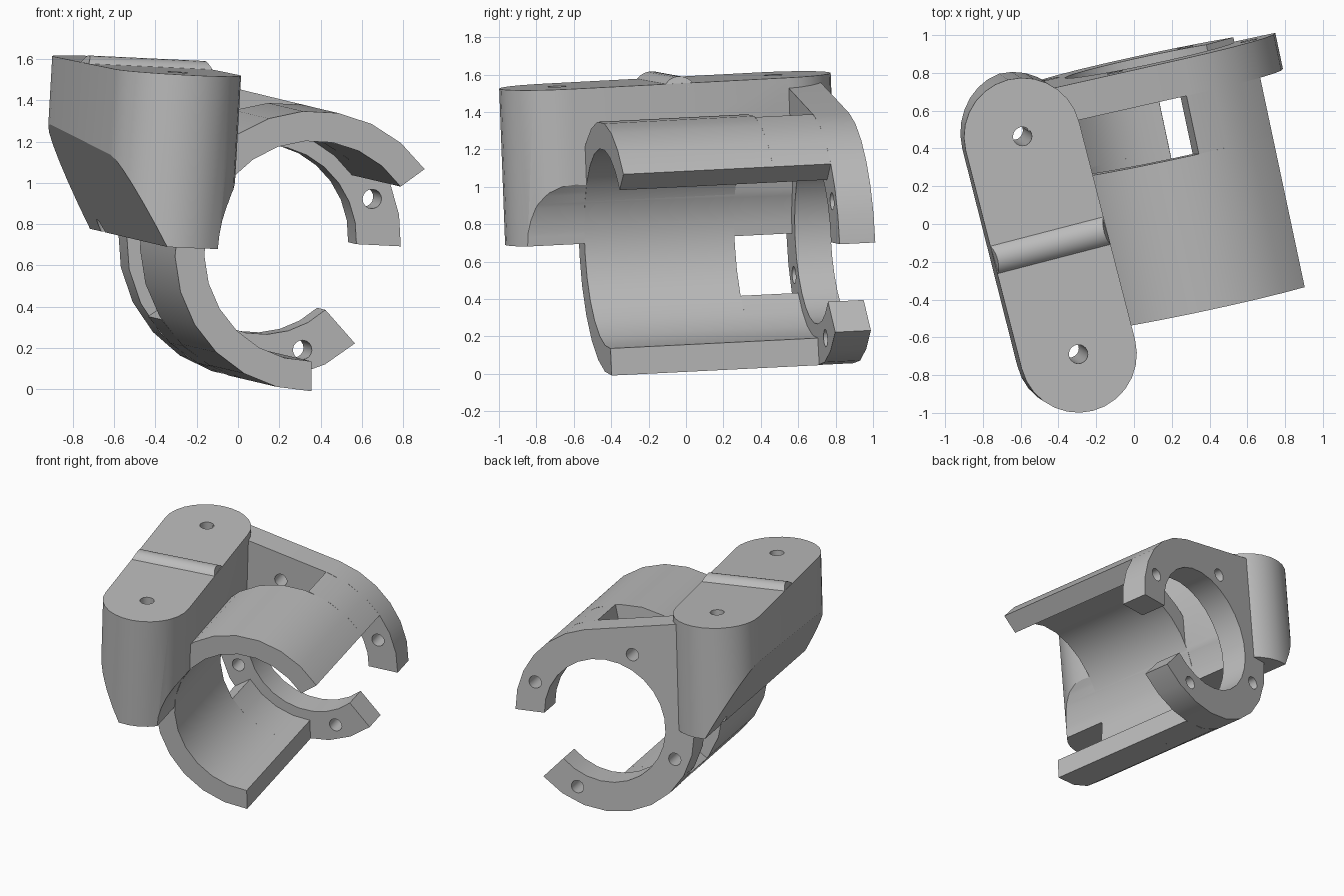
import bpy, bmesh
from math import radians, sin, cos, hypot
from mathutils import Matrix, Vector

cube = bpy.data.objects.get("Cube")
if cube:
    bpy.data.objects.remove(cube, do_unlink=True)

grey = bpy.data.materials.new("plain_grey")
grey.use_nodes = True
COLOUR = (0.5, 0.5, 0.5, 1)
grey.diffuse_color = COLOUR
grey.node_tree.nodes["Principled BSDF"].inputs["Base Color"].default_value = COLOUR

# Bracket frame: u across the bore, l along the bore, h up
ex = Vector((0.977, 0.21, -0.048)).normalized()
ez = ex.cross(Vector((-0.21, 0.977, 0.049))).normalized()
ey = ez.cross(ex)
FRAME = Matrix.Translation((0.36, -0.43, 0.67)) @ Matrix((ex, ey, ez)).transposed().to_4x4()

OUTER, BORE, LIP = 0.68, 0.535, 0.46
WINDOW, SHOULDER, BACK = 0.82, 1.135, 1.33
TOP = 0.837


def arc(r, a, b, steps, c=(0, 0)):
    angles = [radians(a + (b - a) * i / steps) for i in range(steps + 1)]
    return [(c[0] + r * cos(t), c[1] + r * sin(t)) for t in angles]


def circle(r, c=(0, 0), n=24):
    return arc(r, 0, 360, n, c)[:-1]


def sector(a, b):
    n = max(2, round((b - a) / 14.6))
    return arc(OUTER, a, b, n) + arc(BORE, b, a, n)


def along(l0, l1):
    """Sweep a (u, h) profile along the bore."""
    return lambda p, end: (p[0], l1 if end else l0, p[1])


def upright(h0, h1):
    """Sweep a (u, l) outline upwards."""
    return lambda p, end: (p[0], p[1], h1 if end else h0)


def solid(name, *prisms):
    bm = bmesh.new()
    for points, place in prisms:
        low, high = ([bm.verts.new(place(p, e)) for p in points] for e in (0, 1))
        bm.faces.new(low)
        bm.faces.new(high[::-1])
        for i in range(len(points)):
            j = (i + 1) % len(points)
            bm.faces.new((low[i], high[i], high[j], low[j]))
    bmesh.ops.recalc_face_normals(bm, faces=bm.faces)
    bm.transform(FRAME)
    mesh = bpy.data.meshes.new(name)
    bm.to_mesh(mesh)
    bm.free()
    mesh.materials.append(grey)
    ob = bpy.data.objects.new(name, mesh)
    bpy.context.collection.objects.link(ob)
    return ob


def cut(ob, *prisms):
    for prism in prisms:
        cutter = solid("cutter", prism)
        cutter.hide_render = True
        mod = ob.modifiers.new("cut", "BOOLEAN")
        mod.operation, mod.solver, mod.object = "DIFFERENCE", "EXACT", cutter
        bpy.context.view_layer.objects.active = ob
        bpy.ops.object.modifier_apply(modifier=mod.name)
        bpy.data.objects.remove(cutter, do_unlink=True)


# Open sleeve with a window just in front of the flange
sleeve = solid("sleeve",
               (sector(38.5, 273), along(0, WINDOW)),
               (sector(38.5, 80), along(WINDOW, SHOULDER)),
               (sector(216, 273), along(WINDOW, SHOULDER)))

# Rear flange: open ring with a tangent web rising to the block
profile = (arc(OUTER, 0, 78, 6) + [(-0.75, TOP - 0.005), (-0.75, 0)]
           + arc(OUTER, 180, 315, 9) + arc(LIP, 315, 0, 24))
flange = solid("rear_flange", (profile, along(SHOULDER, BACK)))
for k in range(4):
    t = radians(23 + 90 * k)
    hole = circle(0.047, (0.57 * cos(t), 0.57 * sin(t)), 16)
    cut(flange, (hole, along(SHOULDER - 0.1, BACK + 0.1)))

# Mounting block: round-ended slab, relieved for the bore and bevelled outside
rear, front = Vector((-0.785, 1.116)), Vector((-0.735, -0.075))
R = 0.31
yaw = 2.4
outline = arc(R, yaw, 180 + yaw, 14, rear) + arc(R, 180 + yaw, 360 + yaw, 14, front)
block = solid("mounting_block", (outline, upright(0, TOP)))
bevel = [(-0.742, -0.1), (-1.38, 1.0), (-1.7, 1.0), (-1.7, -0.1)]
cut(block,
    (circle(BORE, n=48), along(-1, SHOULDER)),
    (bevel, along(-1, 2)),
    (circle(0.05, rear), upright(-0.5, 1.2)),
    (circle(0.05, front), upright(-0.5, 1.2)))

# Rounded rib across the top of the block
mid = (rear + front) / 2
side = Vector((cos(radians(yaw)), sin(radians(yaw))))
ahead = Vector((-side.y, side.x))


def across(p, end):
    reach = (R - 0.5 * max(0, p[1] - TOP)) * (1 if end else -1)
    spot = mid + side * reach + ahead * p[0]
    return (spot.x, spot.y, p[1])


rib = solid("top_rib", (arc(0.095, 25, 155, 10, (0, TOP - 0.058)), across))

# Smooth the curved walls, keep the edges crisp
bpy.ops.object.select_all(action="DESELECT")
for ob in (sleeve, flange, block, rib):
    ob.select_set(True)
bpy.context.view_layer.objects.active = block
bpy.ops.object.shade_smooth_by_angle(angle=radians(30))
